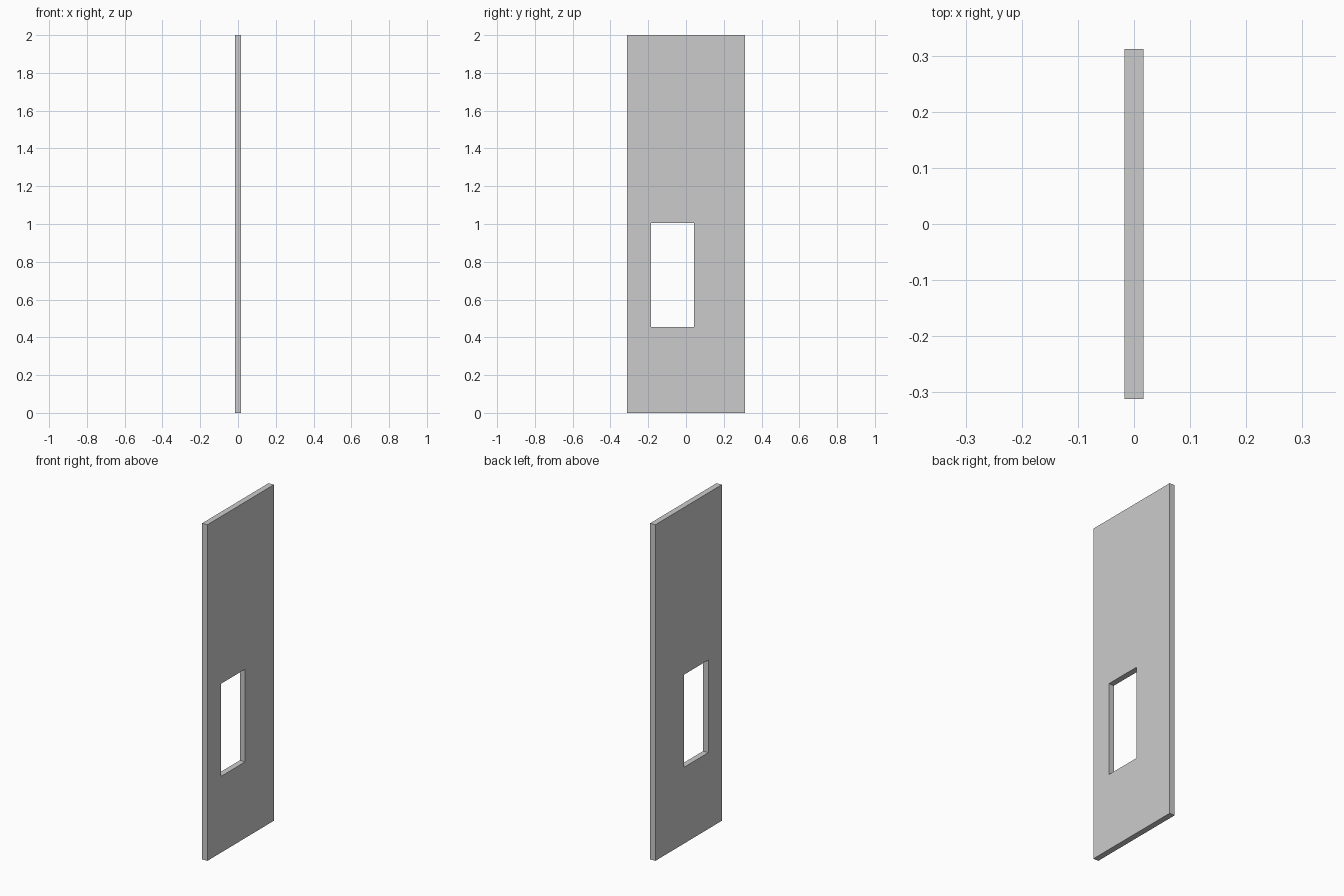
import bpy, bmesh

if "Cube" in bpy.data.objects:
    bpy.data.objects.remove(bpy.data.objects["Cube"])

HALF_T = 0.0172                       # half thickness along x
OUTER = (-0.312, 0.312, 0.0, 2.0)     # y min, y max, z min, z max
WINDOW = (-0.185, 0.042, 0.454, 1.005)


def ring(bm, rect, x):
    y0, y1, z0, z1 = rect
    return [bm.verts.new((x, y, z)) for y, z in ((y0, z0), (y1, z0), (y1, z1), (y0, z1))]


# Door panel: four rings around the slab's cross-section, joined in a closed loop
bm = bmesh.new()
rings = [ring(bm, OUTER, -HALF_T), ring(bm, OUTER, HALF_T),
         ring(bm, WINDOW, HALF_T), ring(bm, WINDOW, -HALF_T)]
for a, b in zip(rings, rings[1:] + rings[:1]):
    for i in range(4):
        j = (i + 1) % 4
        bm.faces.new((a[i], a[j], b[j], b[i]))
bmesh.ops.recalc_face_normals(bm, faces=bm.faces)

mesh = bpy.data.meshes.new("door_panel")
bm.to_mesh(mesh)
bm.free()
panel = bpy.data.objects.new("door_panel", mesh)
bpy.context.collection.objects.link(panel)
